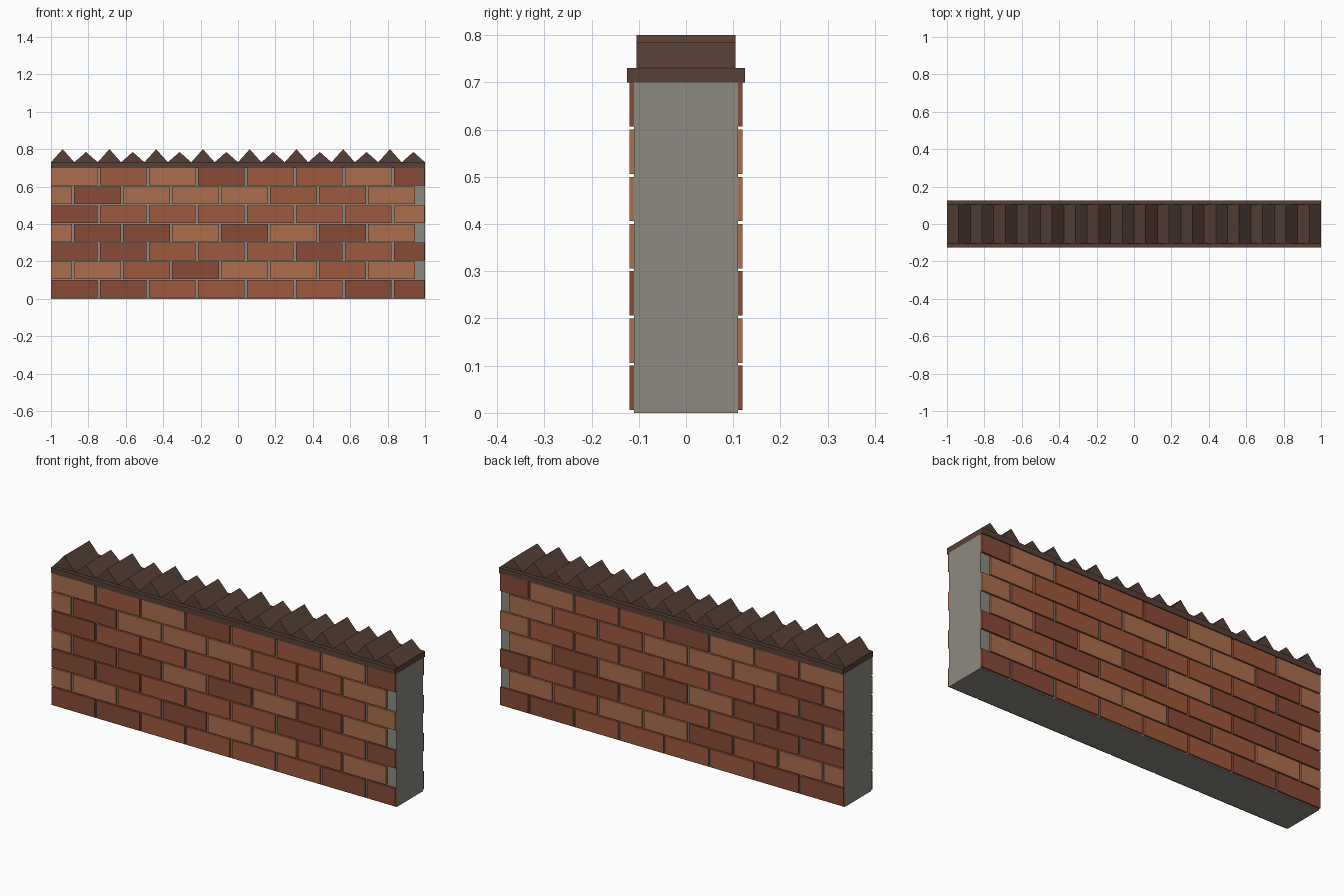
import bpy, bmesh

if "Cube" in bpy.data.objects:
    bpy.data.objects.remove(bpy.data.objects["Cube"])

def material(name, rgb):
    m = bpy.data.materials.new(name)
    m.diffuse_color = [(c / 255) ** 2.2 for c in rgb] + [1]
    m.use_nodes = True
    m.node_tree.nodes["Principled BSDF"].inputs["Base Color"].default_value = m.diffuse_color
    return m

MORTAR = material("mortar", (140, 137, 128))
COPING = material("coping_brown", (88, 66, 58))
BRICKS = {"D": material("brick_dark", (134, 76, 57)),
          "M": material("brick_red", (156, 90, 63)),
          "L": material("brick_light", (170, 110, 78))}

def prism(name, profile, y0, y1, mat):
    """Extrude an x-z profile (counter-clockwise seen from -y) along y."""
    bm = bmesh.new()
    face = bm.faces.new([bm.verts.new((x, y0, z)) for x, z in profile])
    ext = bmesh.ops.extrude_face_region(bm, geom=[face])
    verts = [g for g in ext["geom"] if isinstance(g, bmesh.types.BMVert)]
    bmesh.ops.translate(bm, verts=verts, vec=(0, y1 - y0, 0))
    bmesh.ops.recalc_face_normals(bm, faces=bm.faces)
    me = bpy.data.meshes.new(name)
    bm.to_mesh(me)
    bm.free()
    me.materials.append(mat)
    ob = bpy.data.objects.new(name, me)
    bpy.context.collection.objects.link(ob)
    return ob

def box(name, x0, x1, y0, y1, z0, z1, mat):
    return prism(name, [(x0, z0), (x1, z0), (x1, z1), (x0, z1)], y0, y1, mat)

# Mortar core and coping slab
box("wall_core", -1, 1, -0.11, 0.11, 0, 0.70, MORTAR)
box("coping_slab", -1, 1, -0.125, 0.125, 0.70, 0.73, COPING)

# Brick courses from the bottom up, same layout on front and back
COURSES = ["DDMMMMDD", "LLMDLLML", "DDMMMDMD", "LDDLDLDL",
           "DMMMMMML", "LDLLLMML", "LMLDMMLD"]
LENGTH, PITCH = 0.25, 0.262
for row, tones in enumerate(COURSES):
    start = -1 - (0.138 if row % 2 else 0)
    for i, tone in enumerate(tones):
        x0 = max(-1, start + i * PITCH)
        x1 = min(0.998, start + i * PITCH + LENGTH)
        z = row * 0.1
        for side, y0, y1 in (("front", -0.12, -0.11), ("back", 0.11, 0.12)):
            box(f"{side}_brick_{row}_{i}", x0, x1, y0, y1,
                z + 0.006, z + 0.1, BRICKS[tone])

# Ridged tiles with alternating heights along the top
for i in range(16):
    x = -1 + i * 0.125
    top = 0.785 if i % 2 else 0.80
    prism(f"ridge_tile_{i}", [(x, 0.73), (x + 0.125, 0.73), (x + 0.0625, top)],
          -0.105, 0.105, COPING)
